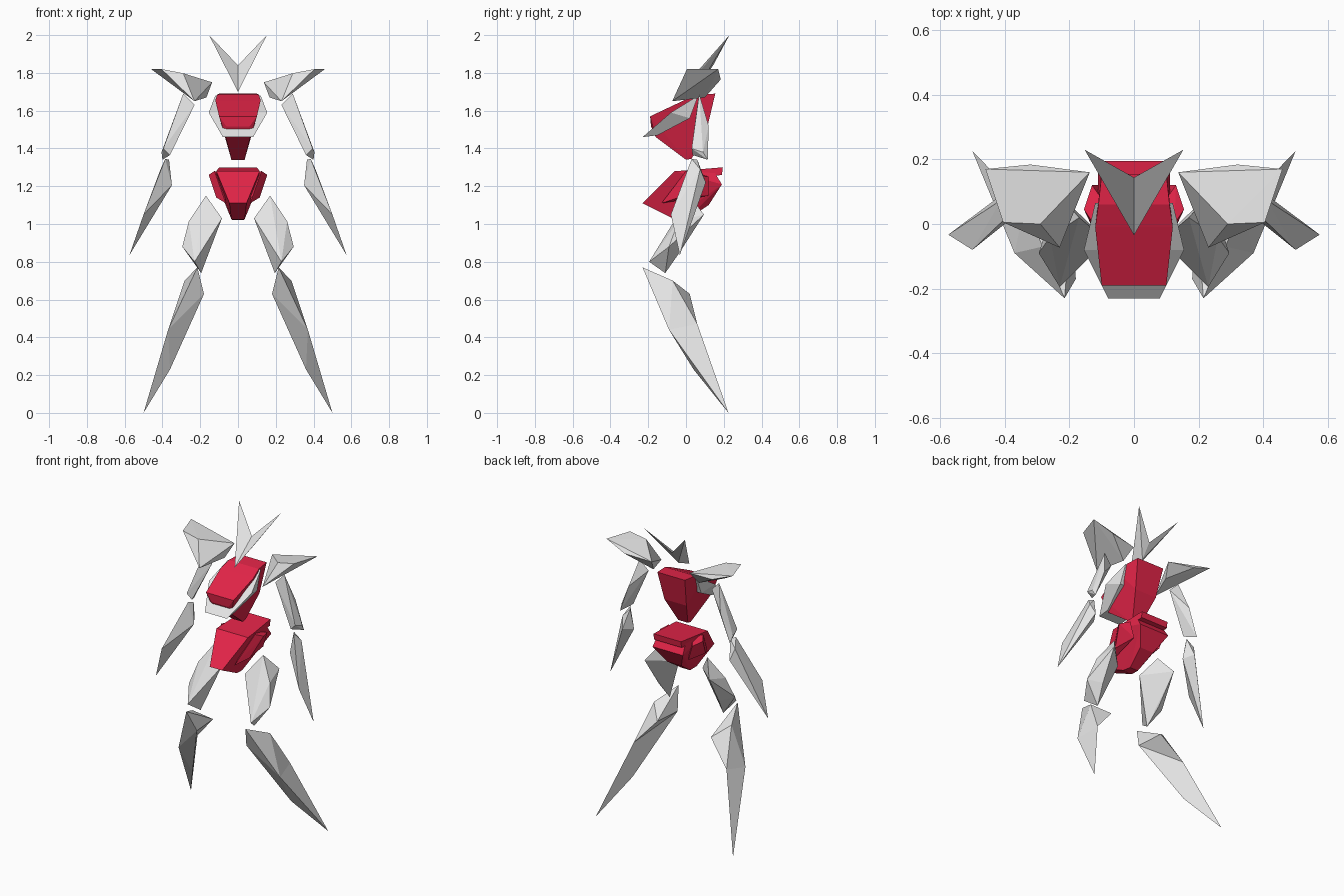
import bpy, bmesh


def material(name, rgb):
    m = bpy.data.materials.new(name)
    m.diffuse_color = (*rgb, 1)
    return m


WHITE = material("off_white", (0.78, 0.78, 0.78))
RED = material("crimson", (0.77, 0.018, 0.065))


def shard(name, points, mat):
    """Faceted convex chunk wrapped around a few corner points."""
    bm = bmesh.new()
    for p in points:
        bm.verts.new(p)
    res = bmesh.ops.convex_hull(bm, input=bm.verts)
    junk = [v for v in res["geom_interior"] + res["geom_unused"]
            if isinstance(v, bmesh.types.BMVert)]
    bmesh.ops.delete(bm, geom=list(set(junk)), context='VERTS')
    bmesh.ops.dissolve_limit(bm, angle_limit=0.03, verts=bm.verts, edges=bm.edges)
    bmesh.ops.recalc_face_normals(bm, faces=bm.faces)
    me = bpy.data.meshes.new(name)
    bm.to_mesh(me)
    bm.free()
    me.materials.append(mat)
    ob = bpy.data.objects.new(name, me)
    bpy.context.collection.objects.link(ob)


def flip(points):
    return [(-x, y, z) for x, y, z in points]


def pair(name, points, mat):
    shard(name + "_left", points, mat)
    shard(name + "_right", flip(points), mat)


def centre(name, points, mat):
    shard(name, points + flip(points), mat)


# Head crest: two blades meeting at the front
pair("head_crest", [(0.153, 0.23, 2.0), (0, -0.035, 1.70), (0, 0.08, 1.75),
                    (0, 0.144, 1.84), (0.07, 0.10, 1.84)], WHITE)

# Shoulder plates
pair("shoulder", [(0.46, 0.17, 1.82), (0.405, 0.005, 1.82), (0.29, 0, 1.798),
                  (0.23, -0.073, 1.65), (0.137, 0.16, 1.75),
                  (0.32, 0.184, 1.765), (0.167, 0.10, 1.67)], WHITE)

# Upper arms
pair("upper_arm", [(0.29, 0.07, 1.69), (0.23, 0.06, 1.63), (0.335, 0.12, 1.52),
                   (0.40, 0.115, 1.34), (0.405, 0.09, 1.38),
                   (0.395, 0.03, 1.40), (0.36, 0.035, 1.365)], WHITE)

# Forearms ending in a point
pair("forearm", [(0.385, 0.03, 1.345), (0.365, 0.06, 1.34), (0.41, 0.075, 1.29),
                 (0.35, 0.04, 1.205), (0.39, 0.105, 1.22),
                 (0.50, -0.08, 1.05), (0.575, -0.033, 0.835)], WHITE)

# Thighs
pair("thigh", [(0.17, 0.02, 1.15), (0.085, -0.05, 1.03), (0.235, 0.095, 1.05),
               (0.26, -0.04, 1.015), (0.295, -0.09, 0.88), (0.23, -0.195, 0.80),
               (0.195, -0.11, 0.74), (0.22, -0.03, 0.855)], WHITE)

# Shins: broad knee block, then a blade down to the foot point
SHIN_FRONT, SHIN_BACK, SHIN_IN = (0.37, -0.09, 0.44), (0.337, 0.06, 0.47), (0.18, -0.17, 0.63)
pair("knee", [(0.215, -0.23, 0.77), (0.283, -0.07, 0.70), (0.195, 0.02, 0.63),
              SHIN_FRONT, SHIN_BACK, SHIN_IN], WHITE)
pair("shin", [SHIN_FRONT, SHIN_BACK, SHIN_IN,
              (0.36, 0.04, 0.23), (0.50, 0.225, 0)], WHITE)

# Chest core
centre("chest", [(0.10, -0.19, 1.57), (0.06, -0.185, 1.515), (0.12, -0.01, 1.655),
                 (0.11, 0.06, 1.685), (0.10, 0.155, 1.69), (0.08, 0.11, 1.50),
                 (0.065, -0.16, 1.46), (0.035, 0, 1.34), (0.035, 0.03, 1.345)], RED)

# Chest collar: sloping slab that rings the chest
centre("chest_collar", [(0.08, -0.23, 1.46), (0.155, -0.08, 1.59),
                        (0.12, 0.065, 1.68), (0.125, 0.02, 1.56),
                        (0.08, -0.15, 1.47)], WHITE)

# Pelvis core and the rim along its back
centre("pelvis", [(0.045, -0.23, 1.11), (0.115, -0.06, 1.28), (0.10, 0.14, 1.29),
                  (0.11, 0.19, 1.21), (0.05, 0.12, 1.10),
                  (0.035, -0.06, 1.025), (0.03, 0, 1.02)], RED)
centre("pelvis_rim", [(0.115, -0.05, 1.28), (0.10, 0.195, 1.30),
                      (0.10, 0.19, 1.26), (0.10, 0, 1.23)], RED)

# Hip plates on the pelvis sides
pair("hip_plate", [(0.155, 0.045, 1.26), (0.125, 0, 1.28), (0.13, 0.12, 1.25),
                   (0.115, -0.04, 1.14), (0.065, -0.13, 1.11),
                   (0.10, 0.12, 1.15), (0.08, 0.05, 1.27)], RED)
